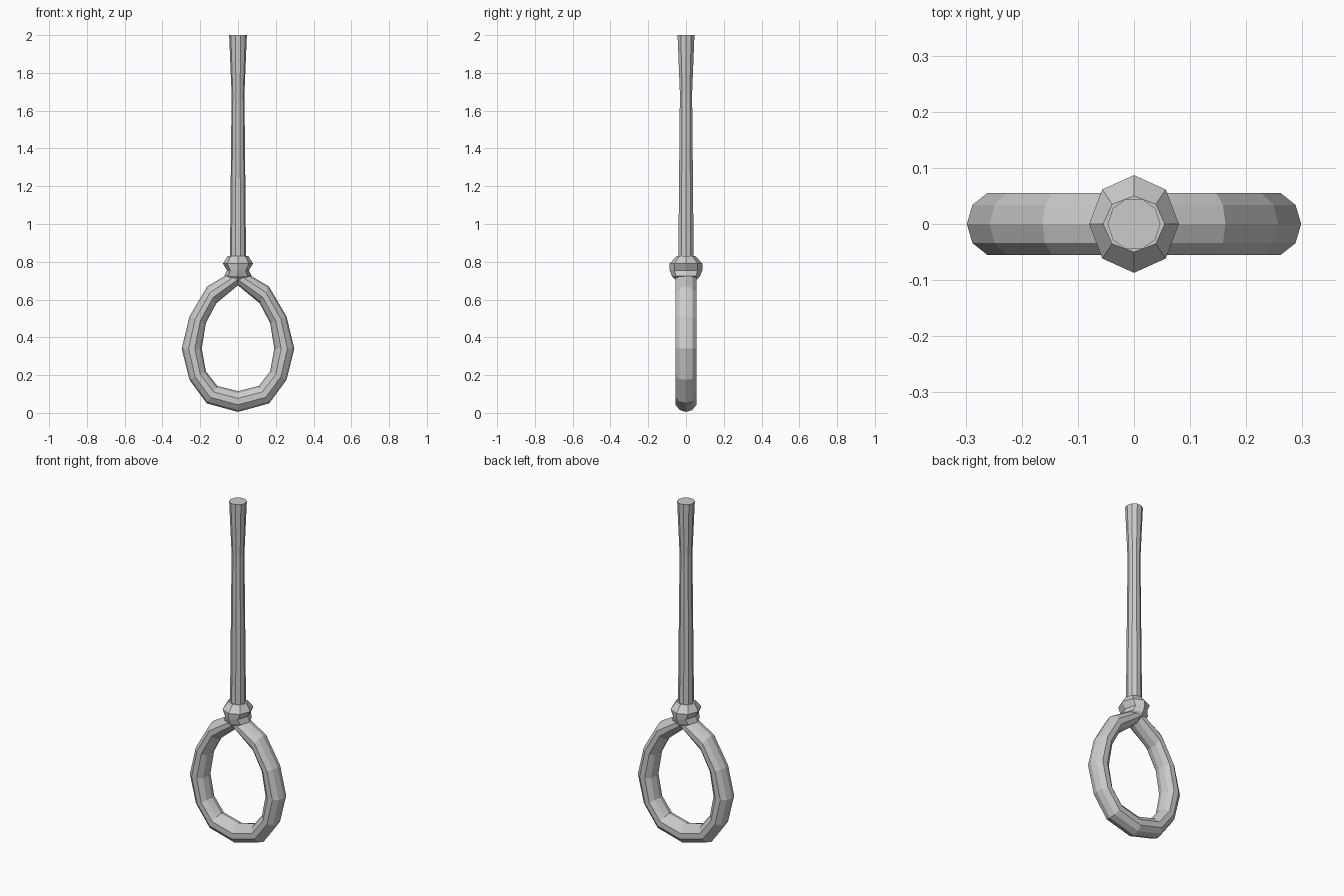
import bpy, bmesh
from math import cos, sin, pi
from mathutils import Vector

if "Cube" in bpy.data.objects:
    bpy.data.objects.remove(bpy.data.objects["Cube"])


def loft(name, rings, sides, closed=False, phase=0.0):
    """Skin rings given as (centre, half-axis u, half-axis v)."""
    bm = bmesh.new()
    loops = []
    for c, u, v in rings:
        c, u, v = Vector(c), Vector(u), Vector(v)
        loops.append([bm.verts.new(c + u * cos(2 * pi * i / sides + phase)
                                   + v * sin(2 * pi * i / sides + phase))
                      for i in range(sides)])
    n = len(loops)
    for k in range(n if closed else n - 1):
        a, b = loops[k], loops[(k + 1) % n]
        for i in range(sides):
            j = (i + 1) % sides
            bm.faces.new((a[i], a[j], b[j], b[i]))
    if not closed:
        bm.faces.new(loops[0][::-1])
        bm.faces.new(loops[-1])
    bmesh.ops.recalc_face_normals(bm, faces=bm.faces)
    me = bpy.data.meshes.new(name)
    bm.to_mesh(me)
    bm.free()
    ob = bpy.data.objects.new(name, me)
    bpy.context.collection.objects.link(ob)
    return ob


# Hanging loop: outer and inner outline points of the right half, mirrored
half = [((0, 0.005), (0, 0.115)),
        ((0.165, 0.05), (0.11, 0.143)),
        ((0.257, 0.175), (0.17, 0.22)),
        ((0.298, 0.34), (0.192, 0.34)),
        ((0.257, 0.51), (0.17, 0.475)),
        ((0.163, 0.67), (0.115, 0.58)),
        ((0, 0.765), (0, 0.675))]
outline = half + [((-o[0], o[1]), (-i[0], i[1])) for o, i in half[-2:0:-1]]
rings = []
for (ox, oz), (ix, iz) in outline:
    rings.append((((ox + ix) / 2, 0, (oz + iz) / 2),
                  ((ox - ix) / 2, 0, (oz - iz) / 2), (0, 0.058, 0)))
loft("loop", rings, 10, closed=True)

# Hanging rope, slightly waisted and flared at the top
loft("rope", [((0, 0, z), (r, 0, 0), (0, r, 0)) for z, r in
              [(0.76, 0.044), (0.88, 0.042), (1.3, 0.038), (1.69, 0.034),
               (2.0, 0.047)]], 10)

# Knot, pinched at the sides
loft("knot", [((0, 0, z), (rx, 0, 0), (0, ry, 0)) for z, rx, ry in
              [(0.692, 0.025, 0.045), (0.725, 0.072, 0.075),
               (0.755, 0.058, 0.087), (0.79, 0.08, 0.087),
               (0.83, 0.055, 0.05)]], 8)
